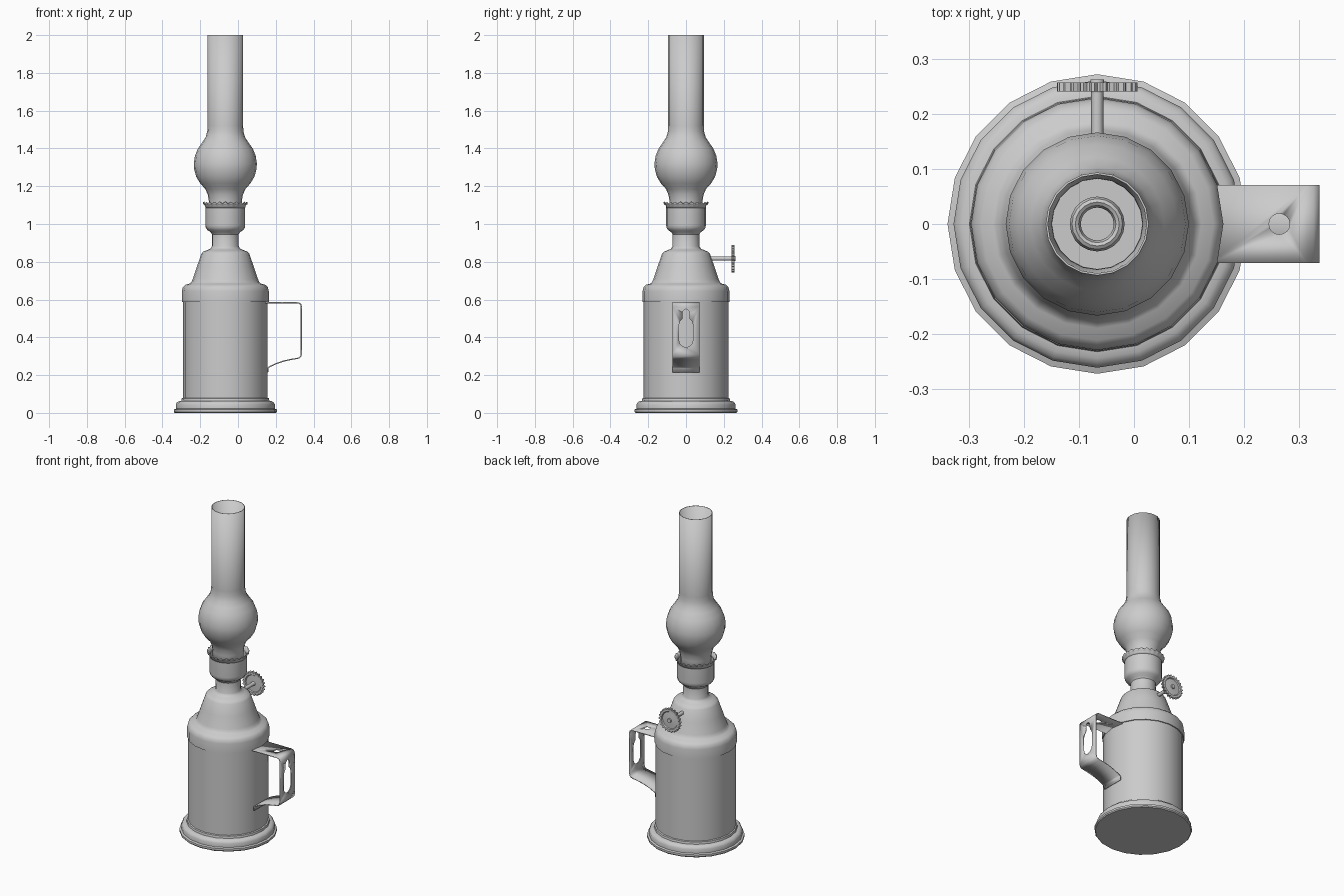
import bpy, bmesh
from math import sin, cos, pi, tau
from mathutils import Matrix

if "Cube" in bpy.data.objects:
    bpy.data.objects.remove(bpy.data.objects["Cube"])

CX = -0.067  # lamp axis


def finish(name, bm, angle=35):
    bmesh.ops.remove_doubles(bm, verts=bm.verts, dist=1e-5)
    bmesh.ops.recalc_face_normals(bm, faces=bm.faces)
    me = bpy.data.meshes.new(name)
    bm.to_mesh(me)
    bm.free()
    ob = bpy.data.objects.new(name, me)
    bpy.context.collection.objects.link(ob)
    bpy.ops.object.select_all(action='DESELECT')
    ob.select_set(True)
    bpy.context.view_layer.objects.active = ob
    bpy.ops.object.shade_smooth_by_angle(angle=angle * pi / 180)
    return ob


def lathe(name, profile, segs=20, shape=None, matrix=None, angle=35):
    """Spin (radius, height) points; shape(r, z, a) may alter each point."""
    bm = bmesh.new()
    rings = []
    for r, z in profile:
        ring = []
        for i in range(segs):
            a = tau * i / segs
            rr, zz = shape(r, z, a) if shape else (r, z)
            ring.append(bm.verts.new((rr * cos(a), rr * sin(a), zz)))
        rings.append(ring)
    for lo, hi in zip(rings, rings[1:]):
        for i in range(segs):
            j = (i + 1) % segs
            bm.faces.new((lo[i], lo[j], hi[j], hi[i]))
    bm.transform(matrix or Matrix.Translation((CX, 0, 0)))
    return finish(name, bm, angle)


def solidify(ob, thickness, offset):
    m = ob.modifiers.new("thickness", 'SOLIDIFY')
    m.thickness, m.offset = thickness, offset


def prism(name, outline, direction):
    bm = bmesh.new()
    f = bm.faces.new([bm.verts.new(p) for p in outline])
    ext = bmesh.ops.extrude_face_region(bm, geom=[f])
    bmesh.ops.translate(bm, vec=direction,
                        verts=[v for v in ext['geom'] if isinstance(v, bmesh.types.BMVert)])
    return finish(name, bm)


# Fuel tank with stepped foot
lathe("tank", [(0, 0), (0.268, 0), (0.273, 0.006), (0.273, 0.018), (0.262, 0.022),
               (0.262, 0.045), (0.256, 0.056), (0.245, 0.062), (0.233, 0.064),
               (0.231, 0.077), (0.224, 0.080), (0.224, 0.59)])

# Tank lid with tapered shoulder and neck
lathe("shoulder", [(0.222, 0.588), (0.230, 0.588), (0.230, 0.645), (0.225, 0.665),
                   (0.212, 0.678), (0.190, 0.684), (0.180, 0.692), (0.173, 0.708),
                   (0.150, 0.776), (0.127, 0.842), (0.118, 0.853), (0.095, 0.862),
                   (0.078, 0.870), (0.071, 0.882), (0.070, 0.955)])

# Burner cup with the wick tube inside
lathe("burner", [(0.070, 0.945), (0.078, 0.957), (0.095, 0.968), (0.104, 0.982),
                 (0.105, 0.995), (0.105, 1.09), (0.101, 1.09), (0.101, 1.0),
                 (0.050, 1.0), (0.050, 1.09), (0.046, 1.102), (0.040, 1.106),
                 (0.034, 1.102), (0.030, 1.09), (0.030, 1.03), (0, 1.03)])

# Crimped gallery rim
rim = lathe("gallery_rim", [(0.103, 1.085), (0.105, 1.097), (0.110, 1.104), (0.117, 1.112)],
            segs=96, shape=lambda r, z, a: (r, z + (r - 0.103) / 0.014 * 0.005 * cos(24 * a)))
solidify(rim, 0.004, 0)

# Glass chimney
glass = lathe("chimney", [(0.086, 1.03), (0.087, 1.12), (0.093, 1.155), (0.106, 1.185),
                          (0.133, 1.215), (0.154, 1.25), (0.165, 1.29), (0.167, 1.32),
                          (0.161, 1.36), (0.146, 1.398), (0.122, 1.432), (0.104, 1.46),
                          (0.096, 1.49), (0.094, 1.52), (0.094, 2.0)])
solidify(glass, 0.004, -1)

# Wick adjuster: rod and toothed wheel, spun about y
to_y = Matrix.Translation((CX, 0, 0.817)) @ Matrix.Rotation(-pi / 2, 4, 'X')
lathe("adjuster_rod", [(0, 0.11), (0.011, 0.11), (0.011, 0.25), (0, 0.25)], 12, matrix=to_y)


def tooth(r, z, a):
    k = 0.004 * (1 if sin(22 * a + 0.8) > 0 else -1) if r > 0.06 else 0
    return r + k, z


lathe("adjuster_wheel", [(0, 0.263), (0.012, 0.263), (0.013, 0.255), (0.050, 0.252),
                         (0.054, 0.258), (0.069, 0.258), (0.069, 0.242), (0.054, 0.242),
                         (0.050, 0.247), (0.013, 0.246), (0.011, 0.240)],
      88, shape=tooth, matrix=to_y)

# Bent strap handle
path = [(0.140, 0.583), (0.315, 0.583), (0.326, 0.580), (0.333, 0.573), (0.335, 0.562),
        (0.335, 0.312), (0.332, 0.300), (0.325, 0.292), (0.312, 0.288), (0.280, 0.283),
        (0.240, 0.274), (0.200, 0.260), (0.168, 0.245), (0.159, 0.238), (0.157, 0.215)]
bm = bmesh.new()
pairs = [[bm.verts.new((x, y, z)) for y in (-0.071, 0.071)] for x, z in path]
for a, b in zip(pairs, pairs[1:]):
    bm.faces.new((a[0], a[1], b[1], b[0]))
handle = finish("handle", bm)
solidify(handle, 0.006, 0)

# Hanging keyhole and nail hole cut through the handle
half = [(0, 0.347), (0.018, 0.352), (0.032, 0.367), (0.037, 0.386), (0.037, 0.468),
        (0.031, 0.485), (0.020, 0.497), (0.018, 0.511), (0.018, 0.532), (0.011, 0.545), (0, 0.55)]
outline = half + [(-y, z) for y, z in half[-2:0:-1]]
keyhole = prism("keyhole_cutter", [(0.325, y, z) for y, z in outline], (0.03, 0, 0))
nail = prism("nail_hole_cutter", [(0.265 + 0.019 * cos(tau * i / 16), 0.019 * sin(tau * i / 16), 0.56)
                                  for i in range(16)], (0, 0, 0.05))
for cutter in (keyhole, nail):
    m = handle.modifiers.new("cut", 'BOOLEAN')
    m.operation, m.solver, m.object = 'DIFFERENCE', 'EXACT', cutter
    cutter.hide_render = True
    cutter.display_type = 'WIRE'
